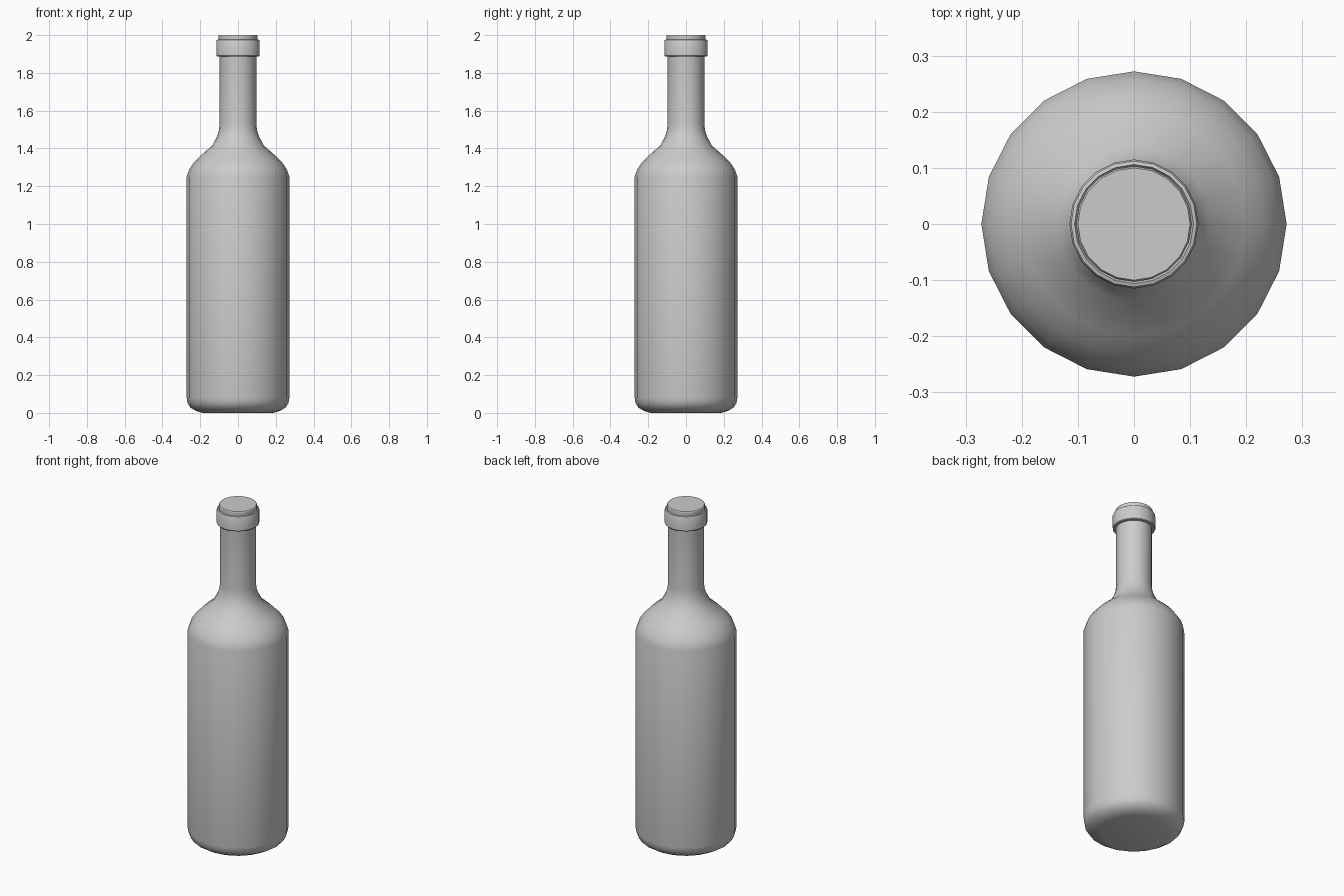
import bpy, bmesh, math

if "Cube" in bpy.data.objects:
    bpy.data.objects.remove(bpy.data.objects["Cube"])

SIDES = 20


def lathe(name, profile, closed=False):
    """Revolve (radius, z) points around z; open profiles get end caps."""
    bm = bmesh.new()
    rings = []
    for r, z in profile:
        rings.append([bm.verts.new((r * math.cos(2 * math.pi * i / SIDES),
                                    r * math.sin(2 * math.pi * i / SIDES), z))
                      for i in range(SIDES)])
    pairs = list(zip(rings, rings[1:]))
    if closed:
        pairs.append((rings[-1], rings[0]))
    else:
        bm.faces.new(rings[0][::-1])
        bm.faces.new(rings[-1])
    for a, b in pairs:
        for i in range(SIDES):
            j = (i + 1) % SIDES
            bm.faces.new((a[i], a[j], b[j], b[i]))
    bmesh.ops.recalc_face_normals(bm, faces=bm.faces)
    mesh = bpy.data.meshes.new(name)
    bm.to_mesh(mesh)
    bm.free()
    obj = bpy.data.objects.new(name, mesh)
    bpy.context.collection.objects.link(obj)
    bpy.ops.object.select_all(action='DESELECT')
    obj.select_set(True)
    bpy.context.view_layer.objects.active = obj
    bpy.ops.object.shade_smooth_by_angle(angle=math.radians(30))
    return obj


# Bottle: rounded base, straight body, domed shoulder, neck and flat top
lathe("bottle_body", [
    (0.185, 0.0), (0.222, 0.010), (0.252, 0.028), (0.267, 0.052), (0.272, 0.08),
    (0.272, 1.25), (0.259, 1.288), (0.234, 1.325), (0.200, 1.36),
    (0.137, 1.415), (0.113, 1.46), (0.101, 1.495), (0.097, 1.53),
    (0.097, 1.88), (0.103, 1.95), (0.103, 1.995), (0.100, 2.0),
])

# Raised collar band just below the mouth
lathe("neck_collar", [
    (0.095, 1.888), (0.112, 1.888), (0.115, 1.892),
    (0.115, 1.968), (0.112, 1.974), (0.106, 1.976), (0.102, 1.970),
], closed=True)
